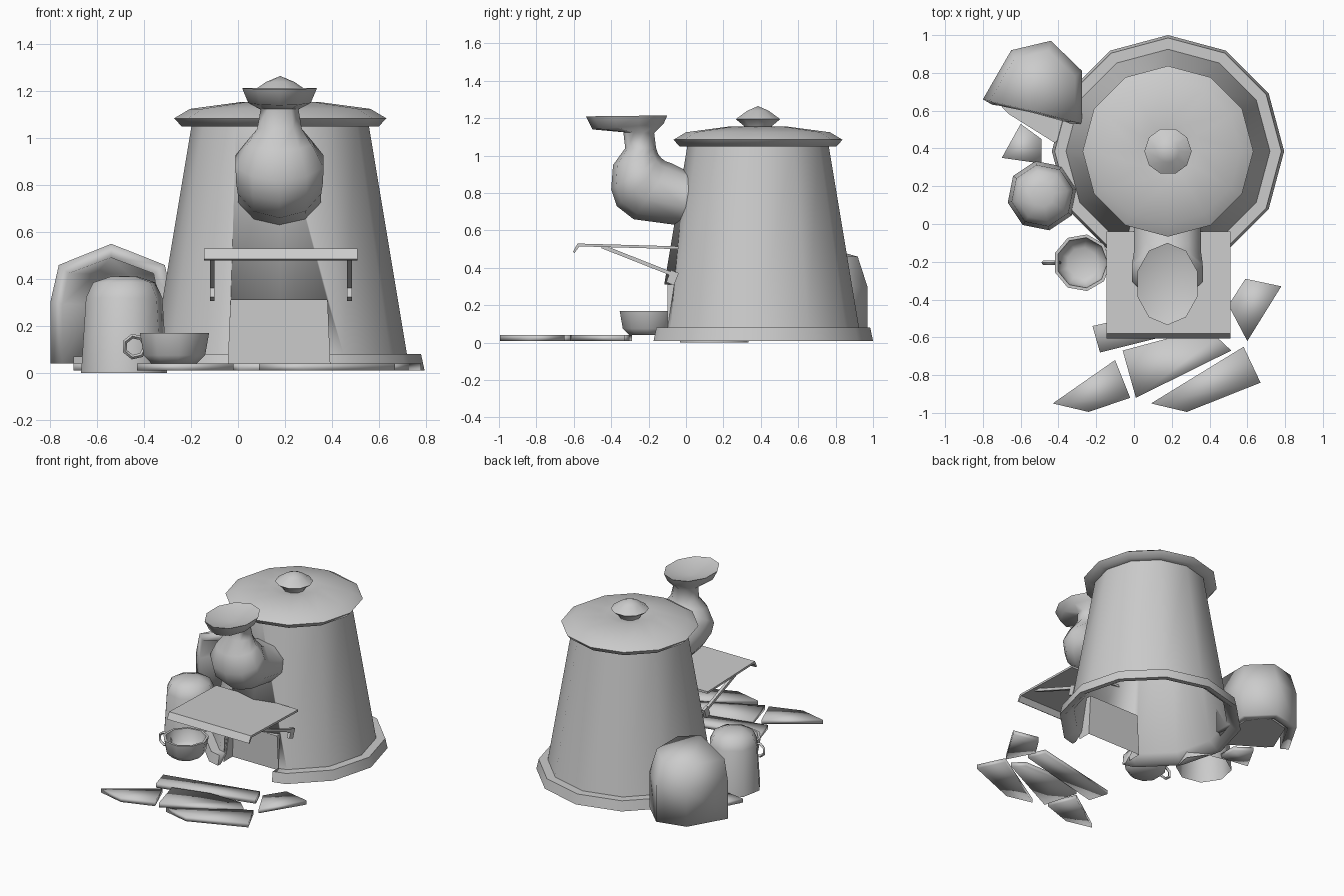
import bpy, bmesh, math
from mathutils import Vector

old = bpy.data.objects.get("Cube")
if old:
    bpy.data.objects.remove(old, do_unlink=True)

clay = bpy.data.materials.new("plain_grey")
clay.use_nodes = True
GREY = (0.6, 0.6, 0.6, 1)
clay.diffuse_color = GREY
clay.node_tree.nodes["Principled BSDF"].inputs["Base Color"].default_value = GREY


def make(name, verts, faces, angle=50):
    mesh = bpy.data.meshes.new(name)
    mesh.from_pydata([tuple(v) for v in verts], [], faces)
    bm = bmesh.new()
    bm.from_mesh(mesh)
    bmesh.ops.remove_doubles(bm, verts=bm.verts, dist=0.0005)
    bmesh.ops.recalc_face_normals(bm, faces=bm.faces)
    bm.to_mesh(mesh)
    bm.free()
    mesh.materials.append(clay)
    obj = bpy.data.objects.new(name, mesh)
    bpy.context.collection.objects.link(obj)
    activate(obj)
    bpy.ops.object.shade_smooth_by_angle(angle=math.radians(angle))
    return obj


def activate(obj):
    bpy.ops.object.select_all(action='DESELECT')
    obj.select_set(True)
    bpy.context.view_layer.objects.active = obj


def loft(name, rings, angle=50, cap=False, loop=False):
    """Join equal rings of points with quads."""
    n, count = len(rings[0]), len(rings)
    verts = [p for ring in rings for p in ring]
    faces = []
    for k in range(count if loop else count - 1):
        a, b = k * n, (k + 1) % count * n
        for i in range(n):
            j = (i + 1) % n
            faces.append((a + i, a + j, b + j, b + i))
    if cap:
        faces += [tuple(range(n)), tuple(range((count - 1) * n, count * n))]
    return make(name, verts, faces, angle)


def lathe(name, centre, profile, sides, turn=0.0, angle=50, loop=False):
    rings = []
    for r, z in profile:
        rings.append([(centre[0] + r * math.cos(turn + math.tau * i / sides),
                       centre[1] + r * math.sin(turn + math.tau * i / sides), z)
                      for i in range(sides)])
    return loft(name, rings, angle, loop=loop)


def slab(name, outline, low, high, angle=180):
    return loft(name, [[(x, y, z) for x, y in outline] for z in (low, high)], angle, cap=True)


def bar(name, start, end, width, thick):
    start, end = Vector(start), Vector(end)
    side = Vector((width / 2, 0, 0))
    up = (end - start).cross(side).normalized() * thick / 2
    return loft(name, [[p + side + up, p - side + up, p - side - up, p + side - up]
                       for p in (start, end)], 30, cap=True)


# Hollow pot body with a base ring, and the doorway cut through its front
POT = (0.18, 0.385)
body = lathe("pot_body", POT,
             [(0.615, 0.01), (0.6, 0.08), (0.54, 0.08), (0.375, 1.07),
              (0.355, 1.07), (0.52, 0.06), (0.58, 0.01)], 12, loop=True)
cutter = loft("door_cutter", [[(0.175 + s * w, y, z) for s, y in
                               ((-1, -0.5), (1, -0.5), (1, 0.1), (-1, 0.1))]
                              for w, z in ((0.222, -0.1), (0.205, 0.31))], cap=True)
cutter.hide_render = True
activate(body)
cut = body.modifiers.new("doorway", 'BOOLEAN')
cut.object = cutter
cut.solver = 'EXACT'
bpy.ops.object.modifier_apply(modifier=cut.name)
bpy.data.objects.remove(cutter, do_unlink=True)

# Shallow doorway recess: jambs, back and ceiling
make("door_recess",
     [(0.175 + s * w, y, z) for z, w in ((0.01, 0.22), (0.31, 0.205))
      for s, y in ((-1, -0.1), (-1, 0.0), (1, 0.0), (1, -0.1))],
     [(0, 1, 5, 4), (1, 2, 6, 5), (2, 3, 7, 6), (4, 5, 6, 7)], 30)

# Lid and its knob
lathe("lid", POT, [(0.36, 1.05), (0.42, 1.05), (0.452, 1.085), (0.385, 1.125),
                   (0.16, 1.155), (0.09, 1.14), (0, 1.14)], 12, angle=70)
lathe("lid_knob", POT, [(0.07, 1.13), (0.08, 1.16), (0.125, 1.195), (0.06, 1.24), (0, 1.265)], 10)

# Spout: each ring has a front point, a back point and a half width
SPOUT = [((0.06, 0.61), (0.06, 0.91), 0.185), ((-0.02, 0.625), (-0.01, 0.925), 0.185),
         ((-0.28, 0.66), (-0.08, 0.96), 0.187), ((-0.37, 0.73), (-0.11, 0.97), 0.195),
         ((-0.4, 0.82), (-0.13, 0.985), 0.197), ((-0.39, 0.95), (-0.15, 1.01), 0.145),
         ((-0.325, 1.04), (-0.16, 1.04), 0.1), ((-0.335, 1.125), (-0.17, 1.12), 0.085),
         ((-0.5, 1.14), (-0.12, 1.17), 0.14), ((-0.535, 1.21), (-0.1, 1.215), 0.167),
         ((-0.5, 1.2), (-0.13, 1.205), 0.145), ((-0.32, 1.165), (-0.32, 1.165), 0)]
rings = []
for front, back, half in SPOUT:
    f, b = Vector((0.177, *front)), Vector((0.177, *back))
    rings.append([(f + b) / 2 + (f - b) / 2 * math.cos(t * math.pi / 5)
                  + Vector((half * math.sin(t * math.pi / 5), 0, 0)) for t in range(10)])
loft("spout", rings, 70)

# Awning with a drooping lip, held by two struts on wall brackets
loft("awning", [[(x, -0.04, 0.515), (x, -0.58, 0.53), (x, -0.605, 0.485),
                 (x, -0.595, 0.48), (x, -0.57, 0.515), (x, -0.04, 0.5)]
                for x in (-0.145, 0.51)], 30, cap=True)
for side, x in (("right", -0.11), ("left", 0.475)):
    bar("awning_strut_" + side, (x, -0.45, 0.515), (x, -0.07, 0.365), 0.02, 0.02)
    bar("awning_bracket_" + side, (x, -0.085, 0.315), (x, -0.06, 0.38), 0.02, 0.045)

# Paving stones
STONES = [
    [(-0.43, -0.95), (-0.24, -0.995), (-0.02, -0.92), (-0.1, -0.72)],
    [(-0.06, -0.67), (0.01, -0.92), (0.515, -0.67), (0.44, -0.6), (0.2, -0.6)],
    [(0.09, -0.95), (0.28, -0.995), (0.67, -0.84), (0.58, -0.65)],
    [(0.5, -0.43), (0.6, -0.62), (0.78, -0.33), (0.59, -0.29)],
    [(-0.22, -0.54), (-0.18, -0.68), (0.5, -0.51), (0.45, -0.39)],
    [(-0.7, 0.35), (-0.6, 0.53), (-0.49, 0.45), (-0.49, 0.32)]]
for i, outline in enumerate(STONES):
    slab(f"paving_stone_{i + 1}", outline, 0.01, 0.04)

# Teacup with a ring handle
CUP = (-0.275, -0.205)
lathe("cup", CUP, [(0, 0.04), (0.1, 0.04), (0.135, 0.075), (0.152, 0.17),
                   (0.135, 0.17), (0.12, 0.085), (0.08, 0.06), (0, 0.06)], 9, angle=70)
handle = []
for i in range(7):
    t = math.tau * i / 7
    c, s = math.cos(t), math.sin(t)
    handle.append([(-0.44 + r * c, CUP[1] + y, 0.112 + r * s)
                   for r, y in ((0.056, 0), (0.046, 0.012), (0.036, 0), (0.046, -0.012))])
loft("cup_handle", handle, 60, loop=True)

# Small domed jar beside the door
lathe("jar", (-0.485, 0.15), [(0.187, 0), (0.166, 0.32), (0.135, 0.385), (0.06, 0.41), (0, 0.413)],
      8, turn=math.pi / 16, angle=60)

# Arched hood open towards the front, standing over a floor slab
PLAN = [(-0.8, 0.66), (-0.65, 0.92), (-0.44, 0.97), (-0.275, 0.81), (-0.275, 0.53)]
mid = (-0.54, 0.6)
levels = [(1, 0.04), (1, 0.3), (0.86, 0.46), (0, 0.55)]
verts = [(mid[0] + (x - mid[0]) * k, mid[1] + (y - mid[1]) * k, z)
         for k, z in levels for x, y in PLAN]
n = len(PLAN)
faces = [(k * n + i, k * n + i + 1, k * n + n + i + 1, k * n + n + i)
         for k in range(2) for i in range(n - 1)]
faces += [(2 * n + i, 2 * n + i + 1, 3 * n) for i in range(n - 1)]
hood = make("hood", verts[:3 * n + 1], faces, 60)
thick = hood.modifiers.new("wall", 'SOLIDIFY')
thick.thickness = 0.06
c = Vector((-0.54, 0.75, 0.2))
outward = sum((f.center - c).dot(f.normal) for f in hood.data.polygons)
thick.offset = -1 if outward > 0 else 1
slab("hood_floor", [(-0.7, 0.62), (-0.6, 0.86), (-0.44, 0.9), (-0.33, 0.78),
                    (-0.3, 0.53), (-0.42, 0.43), (-0.66, 0.58)], 0.04, 0.07, 40)
